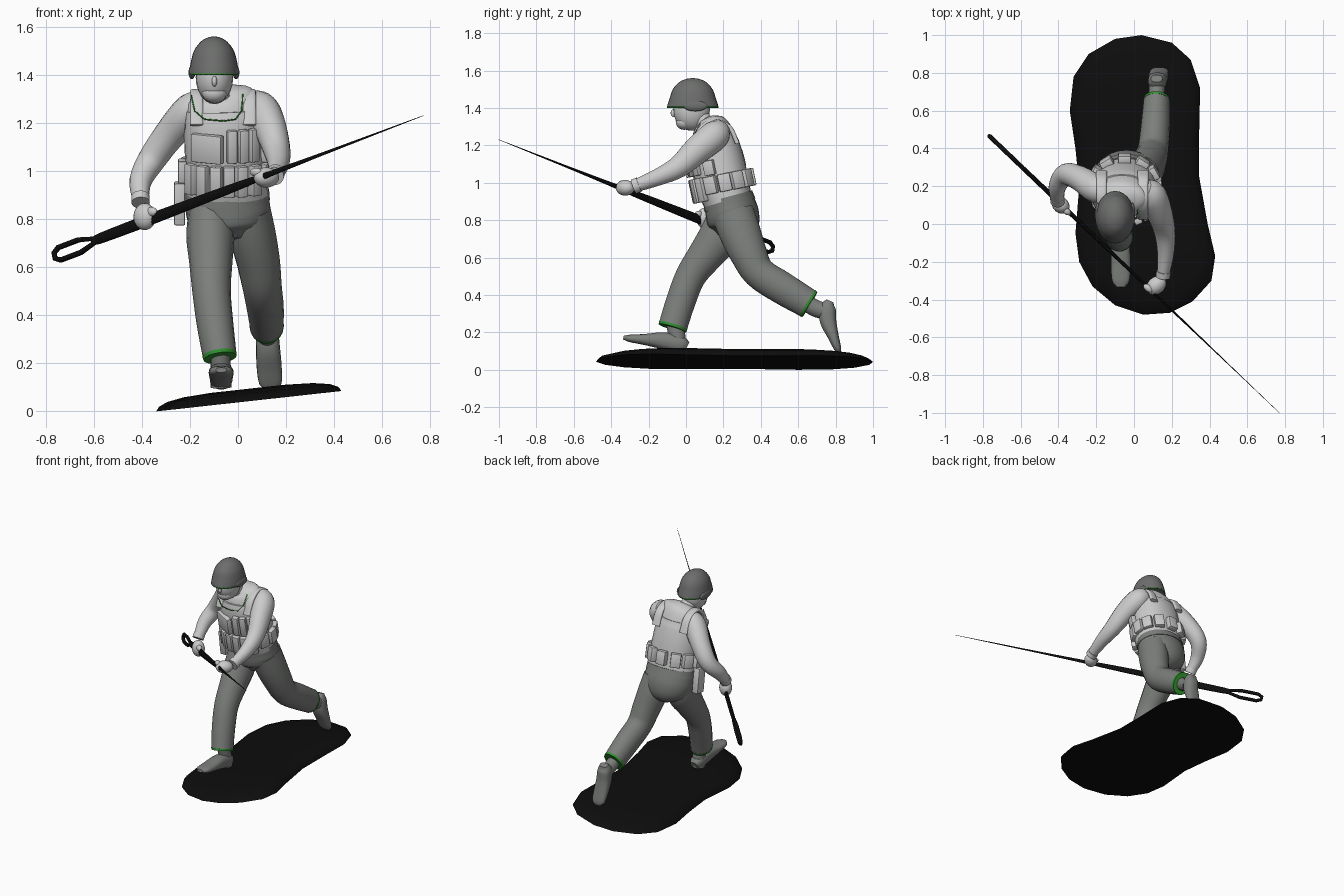
import bpy, bmesh, math
from mathutils import Vector, Matrix

if "Cube" in bpy.data.objects:
    bpy.data.objects.remove(bpy.data.objects["Cube"])


def material(name, r, g, b):
    m = bpy.data.materials.new(name)
    m.use_nodes = True
    m.diffuse_color = (r, g, b, 1)
    node = next(n for n in m.node_tree.nodes if n.type == "BSDF_PRINCIPLED")
    node.inputs["Base Color"].default_value = (r, g, b, 1)
    node.inputs["Roughness"].default_value = 0.8
    return m


LIGHT = material("light_grey", 0.6, 0.6, 0.6)
TROUSER = material("trouser_grey", 0.2, 0.21, 0.2)
HELMET = material("helmet_grey", 0.15, 0.155, 0.15)
BLACK = material("black", 0.004, 0.004, 0.004)
GREEN = material("green_trim", 0.03, 0.3, 0.03)


def finish(name, bm, mat, angle=40):
    bmesh.ops.recalc_face_normals(bm, faces=bm.faces)
    mesh = bpy.data.meshes.new(name)
    bm.to_mesh(mesh)
    bm.free()
    mesh.materials.append(mat)
    ob = bpy.data.objects.new(name, mesh)
    bpy.context.collection.objects.link(ob)
    bpy.ops.object.select_all(action="DESELECT")
    ob.select_set(True)
    bpy.context.view_layer.objects.active = ob
    bpy.ops.object.shade_smooth_by_angle(angle=math.radians(angle))
    return ob


def smooth_rows(rows, steps):
    """Catmull-Rom interpolation of (x, y, z, half width, half depth) rows."""
    rows = [Vector(r) for r in rows]
    ext = [rows[0] * 2 - rows[1]] + rows + [rows[-1] * 2 - rows[-2]]
    out = []
    for p, q, r, s in zip(ext, ext[1:], ext[2:], ext[3:]):
        for i in range(steps):
            t = i / steps
            out.append(0.5 * (2 * q + (r - p) * t + (2 * p - 5 * q + 4 * r - s) * t * t
                              + (3 * q - p - 3 * r + s) * t ** 3))
    return out + [rows[-1]]


def tube(name, rows, mat, steps=4, sides=18, ref=(1, 0, 0), power=1.0):
    """Loft elliptical sections square to a path."""
    rows = smooth_rows(rows, steps)
    pts = [Vector(r[:3]) for r in rows]
    bm, rings = bmesh.new(), []
    for i, row in enumerate(rows):
        t = (pts[min(i + 1, len(pts) - 1)] - pts[max(i - 1, 0)]).normalized()
        u = Vector(ref)
        u = (u - t * u.dot(t)).normalized()
        v = t.cross(u)
        ring = []
        for k in range(sides):
            c, s = math.cos(math.tau * k / sides), math.sin(math.tau * k / sides)
            c = math.copysign(abs(c) ** power, c)
            s = math.copysign(abs(s) ** power, s)
            ring.append(bm.verts.new(pts[i] + u * c * max(row[3], 0.001) + v * s * max(row[4], 0.001)))
        rings.append(ring)
    for a, b in zip(rings, rings[1:]):
        for k in range(sides):
            bm.faces.new((a[k], a[k - 1], b[k - 1], b[k]))
    bm.faces.new(rings[0])
    bm.faces.new(rings[-1])
    return finish(name, bm, mat)


def ball(name, centre, size, mat, turn=0):
    bm = bmesh.new()
    bmesh.ops.create_uvsphere(bm, u_segments=20, v_segments=12, radius=1)
    bm.transform(Matrix.Translation(centre) @ Matrix.Rotation(turn, 4, "Z") @ Matrix.Diagonal((*size, 1)))
    return finish(name, bm, mat)


def box(name, centre, size, mat, turn=0, lean=0):
    bm = bmesh.new()
    bmesh.ops.create_cube(bm, size=1)
    bmesh.ops.scale(bm, vec=size, verts=bm.verts)
    bmesh.ops.bevel(bm, geom=bm.edges[:], offset=0.006, segments=2, profile=0.5, affect="EDGES")
    bm.transform(Matrix.Translation(centre) @ Matrix.Rotation(lean, 4, "X") @ Matrix.Rotation(turn, 4, "Z"))
    return finish(name, bm, mat)


def wire(name, points, radius, mat, cyclic=False):
    cu = bpy.data.curves.new(name, "CURVE")
    cu.dimensions = "3D"
    cu.bevel_depth, cu.bevel_resolution = radius, 1
    sp = cu.splines.new("POLY")
    sp.points.add(len(points) - 1)
    for p, co in zip(sp.points, points):
        p.co = (*co, 1)
    sp.use_cyclic_u = cyclic
    cu.materials.append(mat)
    ob = bpy.data.objects.new(name, cu)
    bpy.context.collection.objects.link(ob)


# Base: a tilted domed slab with a waisted outline
outline = [(.04, 1), (.2, .96), (.3, .87), (.35, .72), (.345, .48), (.345, .25), (.39, 0), (.43, -.17),
           (.41, -.3), (.31, -.41), (.19, -.47), (.05, -.48), (-.1, -.43), (-.22, -.33), (-.29, -.2),
           (-.31, -.05), (-.29, .2), (-.31, .4), (-.34, .6), (-.32, .78), (-.24, .9), (-.1, .98)]
bm, rings = bmesh.new(), []
for scale, height in [(1, 0), (.97, .018), (.88, .034), (.7, .046), (.4, .052)]:
    ring = []
    for x, y in outline:
        x, y = .04 + (x - .04) * scale, .26 + (y - .26) * scale
        ring.append(bm.verts.new((x, y, .11 * (x + .34) + height)))
    rings.append(ring)
for a, b in zip(rings, rings[1:]):
    for k in range(len(a)):
        bm.faces.new((a[k - 1], a[k], b[k], b[k - 1]))
bm.faces.new(rings[0])
bm.faces.new(rings[-1])
finish("base", bm, BLACK)

# Torso, vest and hips
tube("torso", [(-.045, .23, .88, .16, .125), (-.045, .2, .98, .155, .13), (-.055, .17, 1.1, .158, .135),
               (-.06, .15, 1.22, .158, .122), (-.063, .14, 1.3, .145, .095), (-.068, .13, 1.335, .1, .06),
               (-.07, .125, 1.35, .04, .03)], LIGHT, sides=24)
tube("vest", [(-.045, .222, .91, .172, .132), (-.045, .2, .98, .168, .14), (-.055, .17, 1.1, .168, .145),
              (-.06, .15, 1.2, .163, .136), (-.062, .143, 1.255, .155, .12)], LIGHT, sides=24, power=.9)
for side, x in (("right", -.172), ("left", .048)):
    tube(side + "_vest_strap", [(x, .035, 1.19, .028, .012), (x, .07, 1.28, .027, .012), (x, .14, 1.33, .026, .012),
                                (x, .23, 1.3, .028, .012), (x, .275, 1.21, .03, .012)], LIGHT, power=.6)
wire("neckline_trim", [(-.195, .08, 1.315), (-.18, .035, 1.25), (-.14, .012, 1.215), (-.06, .004, 1.208),
                       (-.01, .012, 1.215), (.015, .04, 1.25), (.02, .08, 1.32)], .003, GREEN)
tube("trouser_hips", [(-.045, .225, .92, .17, .132), (-.045, .235, .88, .174, .137), (-.04, .25, .82, .174, .142),
                      (-.035, .255, .76, .15, .13), (-.03, .25, .71, .07, .08)], TROUSER, sides=24)
tube("trouser_belt", [(-.045, .223, .925, .174, .135), (-.045, .235, .88, .178, .141)], TROUSER, sides=24)


# Pouches set around the waist
def pouch(name, degrees, z, w, h, d=.034):
    a = math.radians(degrees)
    cy = .2 - .22 * (z - .98)
    x, dy = -.05 + .178 * math.cos(a), .152 * math.sin(a)
    box(name, (x, cy + dy, z + .2 * dy), (w, d, h), LIGHT, a + math.pi / 2, math.radians(12))


pouch("chest_pouch", -116, 1.12, .14, .12)
for i, deg in enumerate((-82, -66, -50)):
    pouch(f"magazine_pouch_{i}", deg, 1.13, .042, .14)
for i, deg in enumerate((-143, -122, -103, -86, -69, -48)):
    pouch(f"front_pouch_{i}", deg, .985, .048, .13, .045)
for i, deg in enumerate((-24, 4, 30, 58, 90, 122, 150, 180)):
    pouch(f"belt_pouch_{i}", deg, 1.0, .068, .095, .042)
pouch("left_side_pouch", -20, 1.09, .06, .08)
box("holster", (-.243, .2, .865), (.046, .075, .175), LIGHT, 0, math.radians(8))

# Neck, head and helmet
tube("neck", [(-.075, .13, 1.28, .06, .055), (-.085, .09, 1.33, .052, .05), (-.095, .05, 1.39, .05, .05)], LIGHT)
tube("collar", [(-.075, .12, 1.295, .066, .064), (-.082, .1, 1.325, .058, .058)], LIGHT)
ball("head", (-.098, .03, 1.39), (.078, .098, .112), LIGHT)
ball("jaw", (-.098, -.01, 1.325), (.052, .045, .042), LIGHT)
ball("nose", (-.098, -.066, 1.373), (.011, .016, .022), LIGHT)
tube("helmet", [(-.1, .036, 1.402, .101, .136), (-.1, .036, 1.412, .102, .136), (-.1, .036, 1.45, .097, .124),
                (-.1, .036, 1.5, .083, .106), (-.1, .036, 1.538, .055, .072), (-.1, .036, 1.555, .026, .034),
                (-.1, .036, 1.56, .002, .002)], HELMET, sides=28)
for side, x in (("right", -.192), ("left", -.008)):
    ball(side + "_ear_flap", (x, .05, 1.41), (.014, .065, .028), HELMET)
wire("helmet_trim", [(-.1 + .1 * math.cos(k * math.tau / 28), .036 + .135 * math.sin(k * math.tau / 28), 1.403)
                     for k in range(28)], .004, GREEN, True)


# Legs with trimmed hems
def leg(side, rows):
    tube(side + "_trouser_leg", rows, TROUSER)
    end, prev = Vector(rows[-1]), Vector(rows[-2])
    step = (end - prev) * (.012 / (end - prev).to_3d().length)
    step[3] = step[4] = -.002
    tube(side + "_hem", [end - step, end + step * .2], GREEN, steps=1)


leg("right", [(-.115, .235, .84, .09, .11), (-.115, .19, .73, .1, .115), (-.113, .11, .62, .09, .098),
              (-.11, .025, .5, .08, .083), (-.095, -.03, .36, .076, .08), (-.075, -.072, .225, .07, .078)])
leg("left", [(.045, .25, .84, .09, .115), (.062, .29, .73, .096, .112), (.085, .335, .62, .09, .1),
             (.1, .39, .52, .082, .088), (.112, .51, .44, .078, .088), (.12, .66, .35, .07, .08)])

# Boots
tube("right_ankle", [(-.075, -.065, .26, .04, .045), (-.072, -.05, .19, .042, .046), (-.07, -.04, .1, .044, .045)],
     TROUSER)
tube("right_boot", [(-.07, .005, .12, .03, .03), (-.07, -.03, .135, .046, .045), (-.07, -.12, .155, .05, .046),
                    (-.07, -.22, .162, .052, .03), (-.07, -.3, .168, .046, .02), (-.07, -.335, .172, .022, .01)],
     TROUSER, power=.8)
tube("left_ankle", [(.115, .61, .38, .042, .045), (.12, .69, .33, .043, .046), (.122, .755, .31, .044, .045)], TROUSER)
tube("left_boot", [(.12, .77, .368, .03, .02), (.121, .757, .33, .046, .044), (.125, .76, .26, .05, .044),
                   (.13, .787, .18, .052, .03), (.135, .81, .115, .046, .02), (.135, .816, .09, .022, .01)],
     TROUSER, power=.8)

# Arms, cuffs and hands
tube("left_arm", [(.05, .18, 1.285, .06, .06), (.095, .15, 1.25, .077, .08), (.135, .06, 1.175, .068, .075),
                  (.162, -.04, 1.085, .056, .06), (.168, -.15, 1.03, .045, .046), (.155, -.27, .983, .032, .034)], LIGHT)
tube("right_arm", [(-.15, .175, 1.285, .06, .06), (-.2, .185, 1.245, .075, .075), (-.285, .24, 1.15, .066, .066),
                   (-.36, .262, 1.045, .058, .058), (-.405, .2, .96, .047, .047), (-.405, .125, .875, .033, .034)], LIGHT)
tube("left_cuff", [(.157, -.25, .991, .038, .04), (.153, -.28, .979, .038, .04)], LIGHT, steps=1)
tube("right_cuff", [(-.406, .14, .895, .038, .04), (-.405, .12, .868, .038, .04)], LIGHT, steps=1)
ball("left_hand", (.118, -.325, .973), (.058, .045, .042), LIGHT, math.radians(40))
ball("left_thumb", (.075, -.34, .995), (.03, .018, .018), LIGHT, math.radians(-40))
ball("right_hand", (-.388, .1, .81), (.05, .042, .056), LIGHT, math.radians(-40))
ball("right_thumb", (-.36, .07, .83), (.03, .018, .02), LIGHT, math.radians(-40))

# Long needle with a flattened eye at the tail
tail, tip = Vector((-.77, .47, .645)), Vector((.77, -1, 1.23))
along = (tip - tail).normalized()
flat = along.cross(Vector((0, 0, 1))).normalized()
up = flat.cross(along)
tube("needle_shaft", [(*(tail + along * s), a, b) for s, a, b in
                      [(.235, .01, .017), (.3, .012, .023), (.55, .012, .025), (.85, .011, .022), (1.1, .009, .018),
                       (1.3, .007, .012), (1.6, .004, .007), (1.9, .002, .004), (2.21, .001, .001)]],
     BLACK, sides=10, ref=flat)
wire("needle_eye", [tail + along * s + up * h for s, h in
                    [(.01, .012), (.04, .027), (.16, .027), (.25, .008), (.25, -.008), (.16, -.027),
                     (.04, -.027), (.01, -.012)]], .012, BLACK, True)
